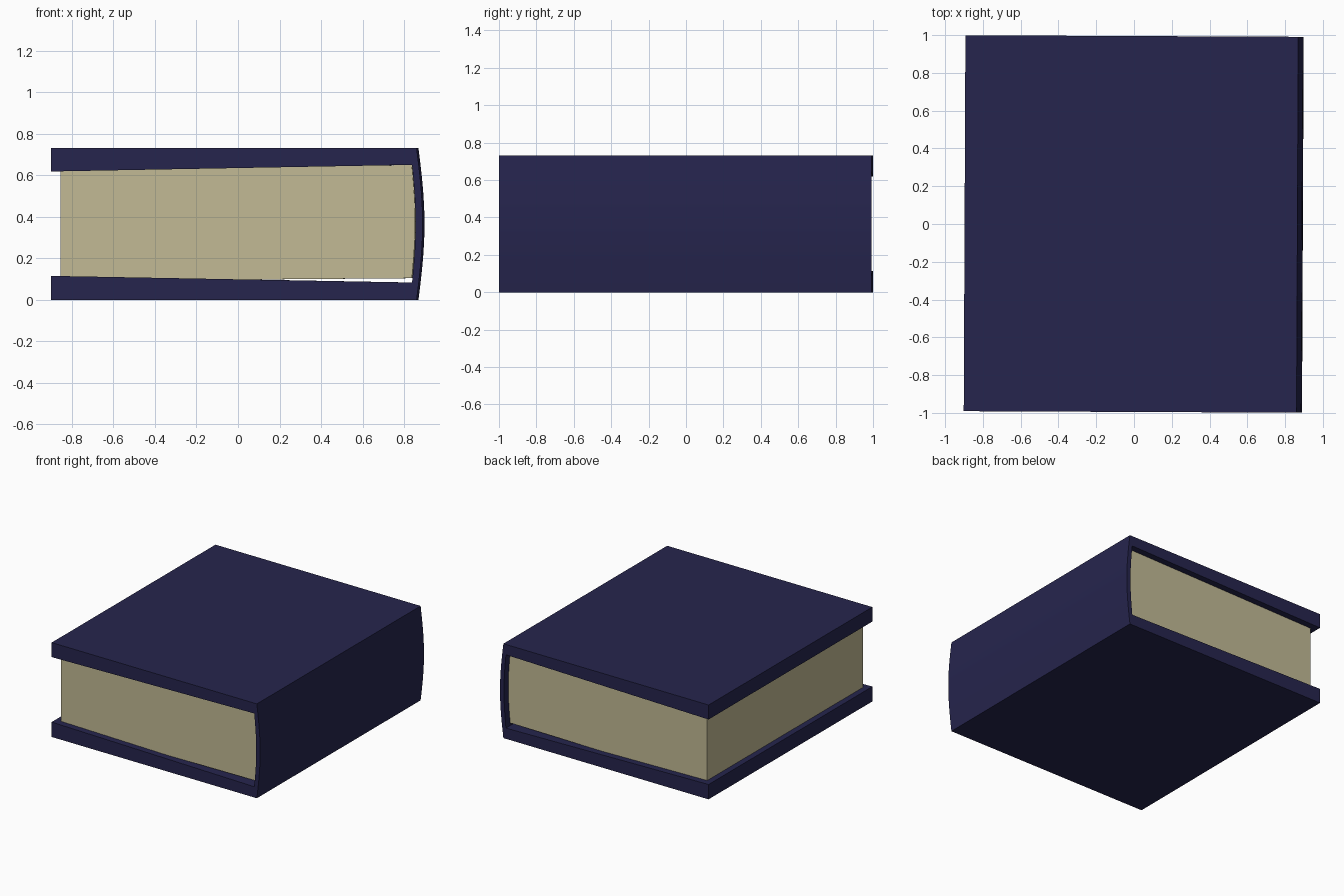
import bpy, bmesh, math
from mathutils import Matrix

if "Cube" in bpy.data.objects:
    bpy.data.objects.remove(bpy.data.objects["Cube"])

TILT = Matrix.Rotation(-0.0045, 4, 'Z')  # the book lies very slightly turned


def material(name, rgb):
    m = bpy.data.materials.new(name)
    m.diffuse_color = (*rgb, 1)
    m.use_nodes = True
    m.node_tree.nodes["Principled BSDF"].inputs["Base Color"].default_value = m.diffuse_color
    return m


def bulge(x, z0, z1, depth, n=10):
    """Shallow arc from (x, z0) to (x, z1), bowed towards +x."""
    return [(x + depth * math.sin(math.pi * i / n), z0 + (z1 - z0) * i / n)
            for i in range(n + 1)]


def extrude_profile(name, profile, half_y, mat):
    """Extrude an xz outline along y, centred on y = 0."""
    bm = bmesh.new()
    face = bm.faces.new([bm.verts.new((x, -half_y, z)) for x, z in profile])
    res = bmesh.ops.extrude_face_region(bm, geom=[face])
    verts = [v for v in res['geom'] if isinstance(v, bmesh.types.BMVert)]
    bmesh.ops.translate(bm, verts=verts, vec=(0, 2 * half_y, 0))
    bmesh.ops.recalc_face_normals(bm, faces=bm.faces)
    bm.transform(TILT)
    mesh = bpy.data.meshes.new(name)
    bm.to_mesh(mesh)
    bm.free()
    mesh.materials.append(mat)
    ob = bpy.data.objects.new(name, mesh)
    bpy.context.collection.objects.link(ob)
    bpy.context.view_layer.objects.active = ob
    ob.select_set(True)
    bpy.ops.object.shade_smooth_by_angle(angle=math.radians(30))
    ob.select_set(False)


navy = material("navy cover", (0.019, 0.018, 0.075))
cream = material("cream paper", (0.54, 0.49, 0.30))

# Cover: two tapered boards joined by a rounded spine
cover = ([(-0.897, 0.0)] + bulge(0.865, 0.0, 0.73, 0.029)
         + [(-0.897, 0.73), (-0.897, 0.618)]
         + bulge(0.843, 0.083, 0.65, 0.017)[::-1] + [(-0.897, 0.115)])
extrude_profile("book_cover", cover, 0.995, navy)

# Page block, leaving a thin gap above the lower board near the spine
pages = ([(-0.85, 0.09)] + bulge(0.842, 0.104, 0.649, 0.016)
         + [(-0.85, 0.63)])
extrude_profile("page_block", pages, 0.945, cream)
